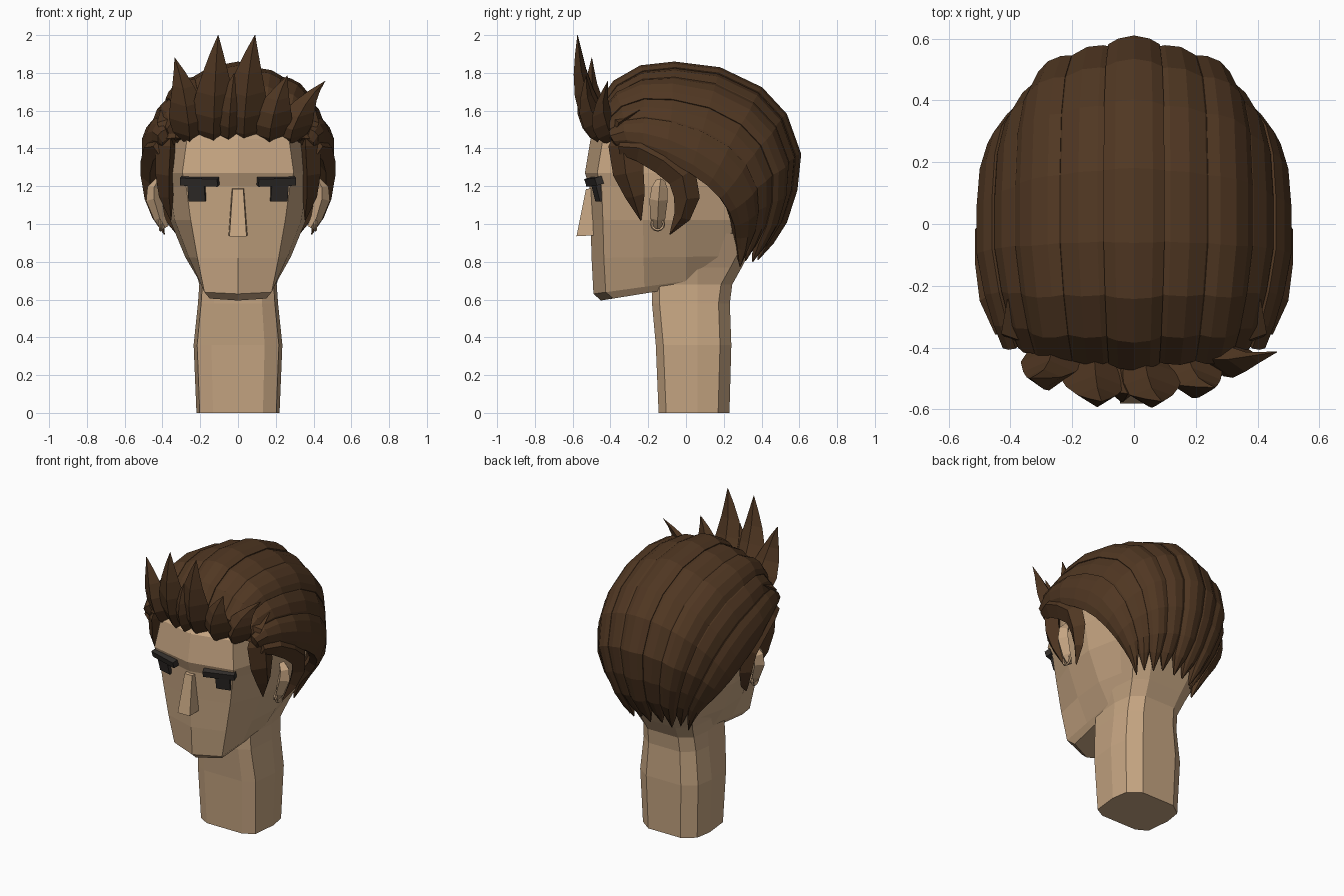
import bpy, bmesh, math
from mathutils import Vector, Matrix

if "Cube" in bpy.data.objects:
    bpy.data.objects.remove(bpy.data.objects["Cube"])


def material(name, rgb):
    m = bpy.data.materials.new(name)
    m.diffuse_color = (*rgb, 1)
    m.use_nodes = True
    m.node_tree.nodes["Principled BSDF"].inputs["Base Color"].default_value = m.diffuse_color
    return m


SKIN = material("skin", (0.56, 0.375, 0.222))
HAIR = material("brown_hair", (0.080, 0.038, 0.016))
DARK = material("dark_brow", (0.032, 0.027, 0.024))


def make(name, mat, verts, faces):
    me = bpy.data.meshes.new(name)
    me.from_pydata([tuple(v) for v in verts], [], faces)
    me.materials.append(mat)
    ob = bpy.data.objects.new(name, me)
    bpy.context.collection.objects.link(ob)
    bm = bmesh.new()
    bm.from_mesh(me)
    bmesh.ops.recalc_face_normals(bm, faces=bm.faces)
    bm.to_mesh(me)
    bm.free()
    return ob


def loft(name, mat, rings):
    """Skin equal closed rings and cap both ends."""
    n = len(rings[0])
    verts = [v for r in rings for v in r]
    faces = [(k * n + i, k * n + (i + 1) % n, (k + 1) * n + (i + 1) % n, (k + 1) * n + i)
             for k in range(len(rings) - 1) for i in range(n)]
    faces += [tuple(range(n)), tuple(range(len(verts) - n, len(verts)))]
    return make(name, mat, verts, faces)


def lock(name, mat, pts, normal, s=1):
    """Ridged tapering strand: pts are (x, y, z, half width, half thickness)."""
    P = [Vector((p[0] * s, p[1], p[2])) for p in pts]
    nrm = Vector((normal[0] * s, normal[1], normal[2]))
    rings = []
    for i, p in enumerate(P):
        t = (P[min(i + 1, len(P) - 1)] - P[max(i - 1, 0)]).normalized()
        w = t.cross(nrm).normalized()
        o = w.cross(t).normalized()
        a, b = pts[i][3], pts[i][4]
        rings.append([p + w * a, p + o * b, p - w * a, p - o * b])
    return loft(name, mat, rings)


def mirrored(half):
    return half + [Vector((-v.x, v.y, v.z)) for v in reversed(half) if v.x > 1e-6]


# Neck: chamfered column flaring into the skull
neck = []
for z, w, yf, yb in [(0, .22, -.145, .23), (.36, .235, -.16, .24), (.58, .212, -.18, .232),
                     (.68, .205, -.18, .245), (.77, .23, -.12, .295), (.95, .30, -.05, .39)]:
    neck.append(mirrored([Vector((w * .6, yf, z)), Vector((w * .92, yf + .04, z)),
                          Vector((w, .06, z)), Vector((w * .92, yb - .06, z)),
                          Vector((w * .55, yb, z))]))
loft("neck", SKIN, neck)

# Head: faceted rings with a broad front panel and tilted jaw
head = []
for zf, zb, yf, yb, wf, wm in [
        (.595, .70, -.45, .20, .15, .18), (.63, .73, -.49, .23, .178, .205),
        (.82, .83, -.50, .31, .215, .28), (1.02, 1.02, -.505, .42, .25, .36),
        (1.20, 1.2, -.512, .47, .275, .39), (1.27, 1.27, -.535, .48, .295, .395),
        (1.45, 1.45, -.505, .48, .27, .39), (1.62, 1.62, -.36, .40, .2, .32),
        (1.74, 1.74, -.2, .25, .1, .18)]:
    half = [(0, yf), (wf, yf + .065), (wm * .93, yf * .45), (wm, 0),
            (wm * .85, yb * .62), (wm * .45, yb * .97), (0, yb)]
    head.append(mirrored([Vector((x, y, zf + (zb - zf) * (y - yf) / (yb - yf)))
                          for x, y in half]))
loft("head", SKIN, head)

# Nose: wedge with an undercut
loft("nose", SKIN, [
    [Vector((.05, -.49, .94)), Vector((.045, -.58, .935)),
     Vector((-.045, -.58, .935)), Vector((-.05, -.49, .94))],
    [Vector((.033, -.49, 1.19)), Vector((.028, -.53, 1.185)),
     Vector((-.028, -.53, 1.185)), Vector((-.033, -.49, 1.19))]])


def block(name, mat, center, size, turn, tilt=0, lean=0):
    m = (Matrix.Translation(center) @ Matrix.Rotation(turn, 4, 'Z')
         @ Matrix.Rotation(tilt, 4, 'Y') @ Matrix.Rotation(lean, 4, 'X'))
    q = [(-.5, -.5), (.5, -.5), (.5, .5), (-.5, .5)]
    loft(name, mat, [[m @ Vector((x * size[0], y * size[1], h * size[2])) for x, y in q]
                     for h in (-.5, .5)])


for s, side in ((1, "left"), (-1, "right")):
    # Brow and eye blocks
    block("brow_" + side, DARK, (.203 * s, -.487, 1.226), (.205, .04, .042), .27 * s, -.03 * s, .3)
    block("eye_" + side, DARK, (.217 * s, -.464, 1.165), (.092, .03, .088), .27 * s, 0, .25)
    # Ear leaf and inner rib
    lock("ear_" + side, SKIN, [(.385, -.15, .98, .02, .02), (.415, -.15, 1.03, .04, .03),
                               (.445, -.145, 1.13, .048, .042), (.445, -.14, 1.19, .042, .035),
                               (.42, -.135, 1.23, .025, .02)], (1, 0, 0), s)
    # Earring
    bpy.ops.mesh.primitive_torus_add(major_radius=.032, minor_radius=.008, major_segments=12,
                                     minor_segments=5, location=(.41 * s, -.15, 1.0),
                                     rotation=(0, math.pi / 2, 0))
    bpy.context.object.name = "earring_" + side
    bpy.context.object.data.materials.append(SKIN)
    # Sideburn and the lock that sweeps around the ear
    lock("sideburn_" + side, HAIR, [
        (.37, -.29, 1.52, .06, .04), (.385, -.32, 1.41, .095, .055),
        (.39, -.305, 1.27, .085, .05), (.38, -.27, 1.15, .055, .04),
        (.355, -.24, 1.02, .003, .003)], (1, -.3, 0), s)
    lock("ear_lock_" + side, HAIR, [
        (.42, -.35, 1.41, .04, .03), (.45, -.24, 1.40, .07, .05), (.465, -.12, 1.335, .075, .05),
        (.465, -.02, 1.255, .08, .05), (.45, .005, 1.14, .068, .045),
        (.425, -.02, 1.04, .045, .03), (.39, -.085, .945, .003, .003)], (1, 0, 0), s)

# Crown of hair: overlapping locks swept between a centre path and a side path
CENTRE = [(-.44, 1.53), (-.47, 1.63), (-.38, 1.755), (-.24, 1.835), (-.06, 1.855), (.18, 1.825),
          (.40, 1.72), (.53, 1.58), (.605, 1.37), (.585, 1.18), (.53, 1.01), (.46, .90),
          (.38, .81)]
SIDE = [(-.37, 1.41), (-.38, 1.43), (-.31, 1.43), (-.22, 1.405), (-.10, 1.36), (.03, 1.29),
        (.13, 1.22), (.20, 1.15), (.25, 1.07), (.275, .99), (.28, .92), (.28, .86), (.265, .77)]
WIDE = [.40, .425, .455, .485, .51, .51, .50, .475, .43, .37, .31, .27, .22]
SPREAD = [.9, 1, 1, 1, 1, 1, 1, 1, 1, 1, 1, .85, .08]
PIVOT = Vector((0, .05, 1.3))


def dome(k, a, r):
    c, s = CENTRE[k], SIDE[k]
    f = math.cos(a)
    p = Vector((WIDE[k] * math.sin(a), s[0] + (c[0] - s[0]) * f, s[1] + (c[1] - s[1]) * f))
    return PIVOT + (p - PIVOT) * r


# Lock angle in degrees, half span, radial lift
for n, (ang, span, lift) in enumerate([(0, 11.5, 1.005), (21, 12, .98), (40, 11, 1.005),
                                       (59, 12, .975), (80, 12.5, 1.01)]):
    for s in ((1, -1) if n else (1,)):
        rings = []
        for k in range(len(CENTRE)):
            h = math.radians(span) * SPREAD[k]
            tip = min(1, SPREAD[k] * 1.3)
            rings.append([dome(k, s * math.radians(ang) + u * h, (1 - (1 - r) * tip) * lift)
                          for u, r in ((-1, .87), (-1, .965), (-.6, .99), (0, 1.004), (.6, .99),
                                       (1, .965), (1, .87))])
        loft("crown_lock_%d_%s" % (n, "left" if s > 0 else "right"), HAIR, rings)

# Front quiff: upward curling spikes given as base x, tip (x, y, z), base y, half width
for n, (bx, tx, ty, tz, by, w) in enumerate([
        (-.255, -.335, -.50, 1.88, -.425, .105), (-.13, -.105, -.575, 2.0, -.45, .12),
        (.03, .09, -.575, 2.0, -.455, .125), (.165, .262, -.53, 1.785, -.445, .115),
        (.275, .462, -.415, 1.757, -.42, .105), (-.05, -.02, -.55, 1.80, -.45, .09)]):
    z0, d, lean = 1.43, tz - 1.43, tx - bx
    rings = []
    for f, wf, th, side in ((0, .35, .04, 0), (.1, .85, .08, .02), (.25, 1, .09, .08),
                            (.45, .8, .075, .24), (.65, .54, .05, .45), (.83, .28, .027, .7),
                            (1, .01, .002, 1)):
        x, z = bx + lean * side, z0 + d * f
        y = by + (ty - by) * f - .065 * math.sin(math.pi * f ** .8)
        a = w * wf
        # flat curved strand: side edges swept back, ridge facing forward
        rings.append([Vector((x + a, y + th * .6, z + th * .2)),
                      Vector((x, y - th * .2, z - th * .15)),
                      Vector((x - a, y + th * .6, z + th * .2)),
                      Vector((x, y + th * 1.1, z + th * .4))])
    loft("quiff_spike_%d" % (n + 1), HAIR, rings)

# Roots that join the quiff to the crown
for s in (-1, 1):
    for n, x in enumerate((.08, .22, .33)):
        lock("quiff_root_%s_%d" % ("left" if s > 0 else "right", n), HAIR, [
            (x, -.46 + x * .22, 1.45, .06, .02), (x, -.44 + x * .25, 1.53, .10, .05),
            (x * .97, -.36 + x * .3, 1.63 - x * .2, .10, .05),
            (x * .9, -.22, 1.68 - x * .4, .07, .04)], (0, -1, .4), s)
